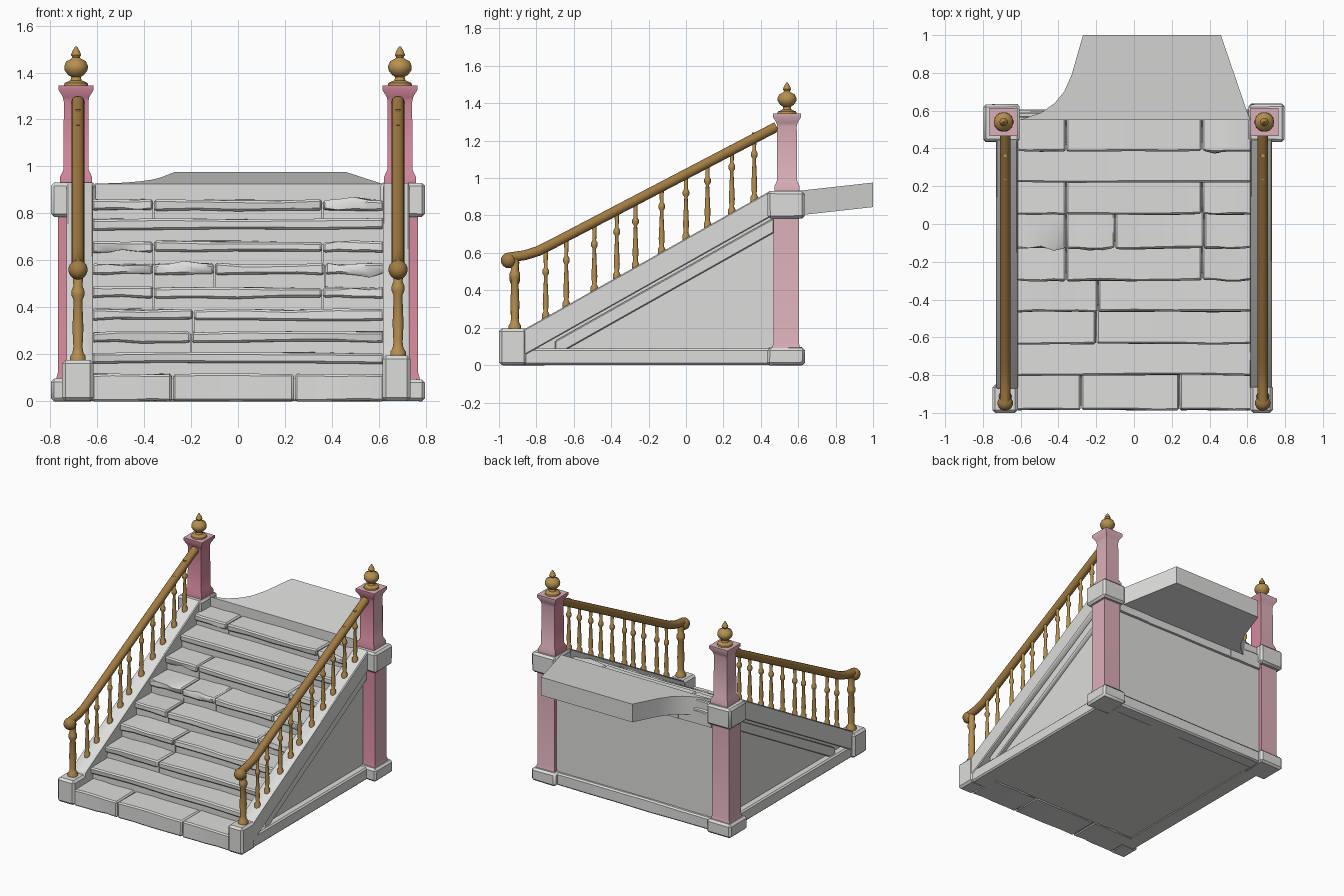
import bpy, bmesh, math, random
from mathutils import Vector, Matrix

random.seed(4)
cube = bpy.data.objects.get("Cube")
if cube:
    bpy.data.objects.remove(cube, do_unlink=True)


def material(name, rgb):
    m = bpy.data.materials.new(name)
    m.use_nodes = True
    m.diffuse_color = (*rgb, 1)
    bsdf = m.node_tree.nodes["Principled BSDF"]
    bsdf.inputs["Base Color"].default_value = (*rgb, 1)
    bsdf.inputs["Roughness"].default_value = 0.8
    return m


STONE = material("pale stone", (0.72, 0.72, 0.71))
PINK = material("pale pink", (0.71, 0.43, 0.48))
ROSE = material("deep rose", (0.66, 0.25, 0.33))
GOLD = material("gold", (0.47, 0.28, 0.08))
BRONZE = material("dark gold", (0.36, 0.20, 0.055))


def finish(name, bm, mats, angle=35):
    bmesh.ops.recalc_face_normals(bm, faces=bm.faces[:])
    mesh = bpy.data.meshes.new(name)
    bm.to_mesh(mesh)
    bm.free()
    for m in mats:
        mesh.materials.append(m)
    for p in mesh.polygons:
        p.use_smooth = True
    mesh.set_sharp_from_angle(angle=math.radians(angle))
    obj = bpy.data.objects.new(name, mesh)
    bpy.context.collection.objects.link(obj)
    return obj


def soften(bm, width):
    sharp = [e for e in bm.edges if len(e.link_faces) == 2 and e.calc_face_angle(0) > 0.6]
    bmesh.ops.bevel(bm, geom=sharp, offset=width, segments=1, affect='EDGES')


def block(name, x, y, z, bevel=0.012, wear=0.0, cuts=0):
    """Worn stone block given by its (min, max) extents."""
    bm = bmesh.new()
    bmesh.ops.create_cube(bm, size=1)
    if cuts:
        along = [e for e in bm.edges if abs(e.verts[0].co.x - e.verts[1].co.x) > 0.5]
        bmesh.ops.subdivide_edges(bm, edges=along, cuts=cuts, use_grid_fill=True)
    for v in bm.verts:
        v.co = Vector((a + (b - a) * (c + 0.5) for (a, b), c in zip((x, y, z), v.co)))
        v.co += Vector((0, random.uniform(-wear, wear), random.uniform(-wear, wear)))
    if bevel:
        soften(bm, bevel)
    return finish(name, bm, [STONE])


def side_panel(name, outline, x0, x1, bevel=0.006):
    """Extrude a (y, z) outline from x0 to x1."""
    bm = bmesh.new()
    face = bm.faces.new([bm.verts.new((x0, y, z)) for y, z in outline])
    ext = bmesh.ops.extrude_face_region(bm, geom=[face])
    for v in ext["geom"]:
        if isinstance(v, bmesh.types.BMVert):
            v.co.x = x1
    bmesh.ops.recalc_face_normals(bm, faces=bm.faces[:])
    if bevel:
        soften(bm, bevel)
    return finish(name, bm, [STONE])


def turned(name, profile, at, mats, sides=16, angle=40):
    """Revolve (radius, height) pairs; four sides give a square column."""
    bm = bmesh.new()
    rings = []
    grow = math.sqrt(2) if sides == 4 else 1
    for r, h in profile:
        ring = []
        for i in range(sides):
            a = 2 * math.pi * (i + 0.5) / sides
            ring.append(bm.verts.new((r * grow * math.cos(a), r * grow * math.sin(a), h)))
        rings.append(ring)
    for lo, hi in zip(rings, rings[1:]):
        for i in range(sides):
            j = (i + 1) % sides
            bm.faces.new((lo[i], lo[j], hi[j], hi[i]))
    bm.faces.new(rings[0][::-1])
    bm.faces.new(rings[-1])
    obj = finish(name, bm, mats, angle)
    obj.location = at
    return obj


def paint_post(obj, side):
    """Front and inner faces are deeper in colour."""
    for p in obj.data.polygons:
        n = p.normal
        p.material_index = int(n.y < -0.4 or n.x * side < -0.4)


# Stairs: each step has a set-back riser and a row of separate tread stones
fronts = [-0.985, -0.80, -0.635, -0.465, -0.30, -0.13, 0.05, 0.22, 0.385, 0.55]
tops = [0.115, 0.205, 0.295, 0.39, 0.485, 0.585, 0.68, 0.775, 0.857]
joints = [(-0.28, 0.24), (), (-0.2,), (-0.19,), (-0.36, 0.36), (-0.36, -0.1, 0.37),
          (-0.36, 0.36), (), (-0.36, 0.36)]
for i, top in enumerate(tops):
    edges = [-0.625, *joints[i], 0.625]
    floor = 0 if i == 0 else tops[i - 1] - 0.03
    for a, b in zip(edges, edges[1:]):
        span = (a + 0.002, b - 0.002)
        slab = 0.115 if i == 0 else 0.045
        block(f"tread_{i + 1}", span, (fronts[i], fronts[i + 1] + 0.05), (top - slab, top),
              0.009, 0.005 if i else 0.003, 3)
        if i:
            block(f"riser_{i + 1}", span, (fronts[i] + 0.022, fronts[i + 1] + 0.05),
                  (floor, top - 0.02), 0, 0.002, 2)

# Solid core under the steps, closing the back and the underside
side_panel("stair_core", [(-0.96, 0.005), (0.58, 0.005), (0.58, 0.86), (0.5, 0.81), (-0.86, 0.05)],
           -0.63, 0.63, 0)
block("top_riser", (-0.62, 0.62), (0.565, 0.59), (0.80, 0.915), 0.006, 0.002, 3)
block("back_plinth", (-0.62, 0.62), (0.5, 0.605), (0, 0.09), 0.01, 0.003, 4)

# Landing slab, tapering and rising towards the back
outline = [(-0.61, 0.55), (-0.49, 0.59), (-0.42, 0.64), (-0.37, 0.70), (-0.33, 0.79),
           (-0.27, 1.0), (0.1, 1.0), (0.46, 1.0), (0.59, 0.62), (0.615, 0.55)]
bm = bmesh.new()
rise = lambda y: (y - 0.55) / 0.45 * 0.05
upper = [bm.verts.new((x, y, 0.926 + rise(y))) for x, y in outline]
lower = [bm.verts.new((x, y, 0.795 + rise(y))) for x, y in outline]
bm.faces.new(upper)
bm.faces.new(lower[::-1])
for i in range(len(outline)):
    j = (i + 1) % len(outline)
    bm.faces.new((upper[i], lower[i], lower[j], upper[j]))
finish("landing_slab", bm, [STONE])

newel_profile = [(0.034, 0), (0.034, 0.02), (0.024, 0.035), (0.02, 0.06), (0.024, 0.14),
                 (0.019, 0.26), (0.028, 0.28), (0.028, 0.30), (0.02, 0.32), (0.024, 0.38)]
baluster_profile = [(0.02, -0.015), (0.02, 0.015), (0.012, 0.03), (0.016, 0.07), (0.013, 0.13),
                    (0.009, 0.22), (0.018, 0.235), (0.018, 0.25), (0.01, 0.265), (0.012, 0.36)]
finial_profile = [(0.052, 0), (0.05, 0.012), (0.024, 0.024), (0.02, 0.038), (0.036, 0.048),
                  (0.05, 0.068), (0.051, 0.085), (0.042, 0.105), (0.02, 0.116), (0.016, 0.122),
                  (0.022, 0.132), (0.016, 0.148), (0.004, 0.168)]
post_profile = [(0.068, 0), (0.068, 0.03), (0.054, 0.06), (0.052, 0.35), (0.056, 0.37),
                (0.074, 0.40), (0.074, 0.42)]
stringer_z = lambda y: 0.2 + (y + 0.85) * 0.5625


def band(y0, y1, upper, lower):
    return [(y0, max(0.01, stringer_z(y0) - lower)), (y0, stringer_z(y0) - upper),
            (y1, stringer_z(y1) - upper), (y1, stringer_z(y1) - lower)]


for side, label in ((1, "left"), (-1, "right")):
    def span(a, b):
        return tuple(sorted((a * side, b * side)))

    # Side wall with raised sloping mouldings and a base course
    side_panel(f"{label}_side_wall", [(-0.86, 0.005), (0.55, 0.005), (0.55, 0.90), (0.45, 0.88),
               (-0.86, 0.15)], 0.62 * side, 0.675 * side, 0)
    side_panel(f"{label}_stringer", band(-0.87, 0.45, 0, 0.14), 0.617 * side, 0.73 * side)
    side_panel(f"{label}_lower_moulding", band(-0.70, 0.47, 0.155, 0.235), 0.65 * side, 0.705 * side)
    block(f"{label}_base_course", span(0.6, 0.725), (-0.87, 0.46), (0, 0.088), 0.01, 0)

    # Foot block and tall post with its stone blocks
    foot = 0.195 if side > 0 else 0.175
    block(f"{label}_foot_block", span(0.615, 0.735 if side > 0 else 0.75), (-1, -0.85), (0, foot), 0.015)
    block(f"{label}_post_base", span(0.605, 0.797), (0.435, 0.635), (0, 0.095), 0.014, 0.003)
    block(f"{label}_post_middle", span(0.605, 0.797), (0.435, 0.635), (0.785, 0.93), 0.014, 0.003)
    shaft = turned(f"{label}_lower_shaft", [(0.076, 0), (0.068, 0.03), (0.068, 0.71)],
                   (0.70 * side, 0.535, 0.09), [PINK, ROSE], 4)
    post = turned(f"{label}_upper_post", post_profile, (0.69 * side, 0.54, 0.925), [PINK, ROSE], 4)
    paint_post(shaft, side)
    paint_post(post, side)
    turned(f"{label}_finial", finial_profile, (0.69 * side, 0.54, 1.343), [GOLD], 20)

    # Balustrade
    x = 0.682 * side
    for y in (-0.75, -0.64, -0.49, -0.37, -0.27, -0.13, 0, 0.115, 0.245, 0.365):
        turned(f"{label}_baluster", baluster_profile, (x, y, stringer_z(y)), [GOLD], 10)
    turned(f"{label}_newel", newel_profile, (x, -0.915, foot - 0.005), [GOLD], 14)

    # Handrail swept along a path, with a rounded scroll at the foot
    curve = bpy.data.curves.new("rail_path", 'CURVE')
    curve.dimensions = '3D'
    curve.bevel_depth = 0.028
    curve.bevel_resolution = 3
    curve.use_fill_caps = True
    path = [(0.485, 1.275), (-0.72, 0.645), (-0.79, 0.61), (-0.86, 0.588), (-0.95, 0.575)]
    spline = curve.splines.new('POLY')
    spline.points.add(len(path) - 1)
    for p, (y, z) in zip(spline.points, path):
        p.co = (x, y, z, 1)
    helper = bpy.data.objects.new("rail_path", curve)
    bm = bmesh.new()
    bpy.context.collection.objects.link(helper)
    bpy.context.view_layer.update()
    swept = bpy.data.meshes.new_from_object(helper.evaluated_get(bpy.context.evaluated_depsgraph_get()))
    bm.from_mesh(swept)
    bpy.data.objects.remove(helper, do_unlink=True)
    bmesh.ops.create_uvsphere(bm, u_segments=14, v_segments=9, radius=0.042,
                              matrix=Matrix.Translation((x, -0.948, 0.56)))
    for f in bm.faces:
        f.material_index = 0
    finish(f"{label}_handrail", bm, [BRONZE], 50)
